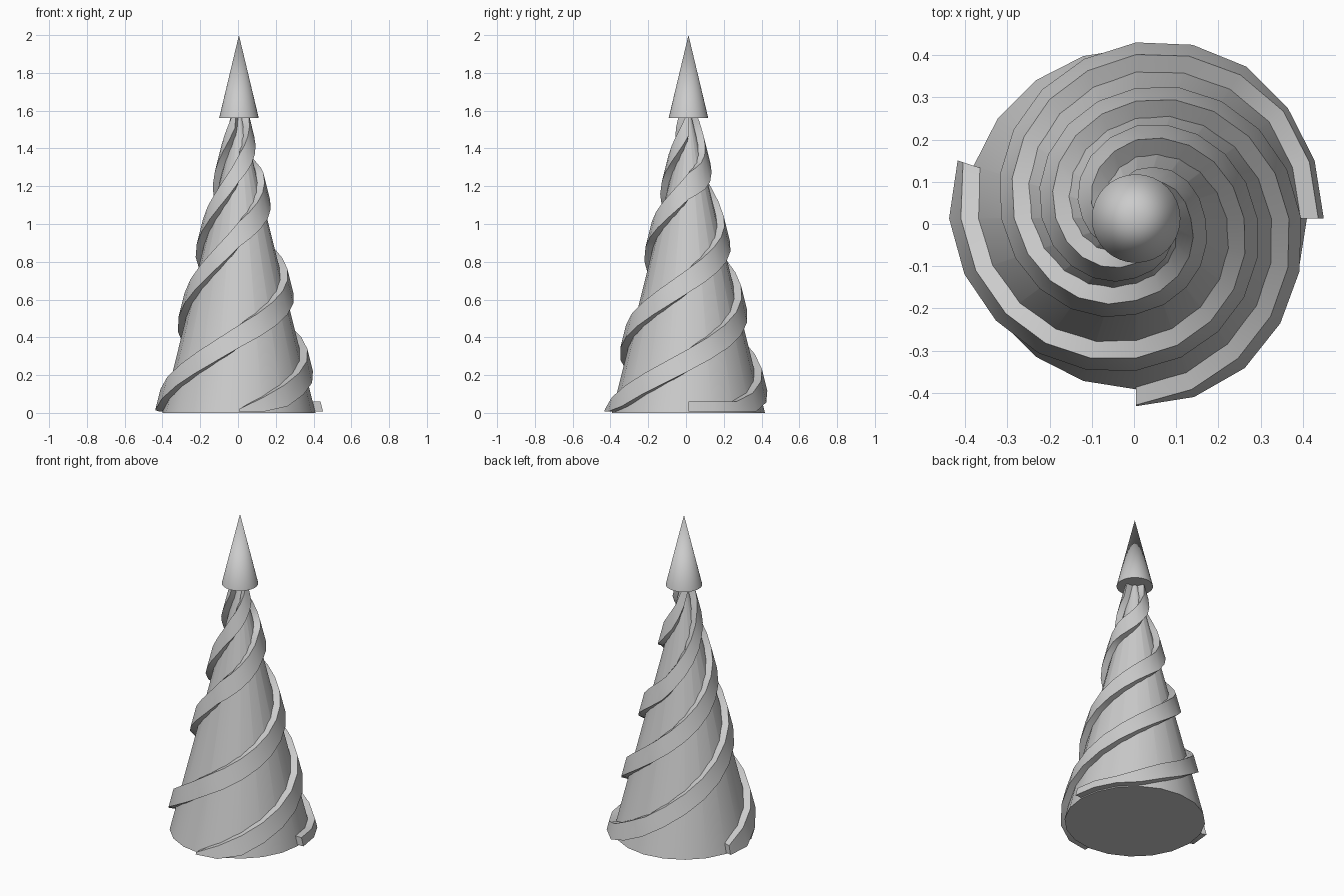
import bpy, bmesh, math

if "Cube" in bpy.data.objects:
    bpy.data.objects.remove(bpy.data.objects["Cube"])

CX, CY = 0.005, 0.013      # shared axis of all parts
STEP = 18                  # degrees per segment
TOP = 1.56                 # top of the cone body


def cone_radius(z):
    return max(0.405 - 0.25 * z, 0.008)


def smooth(ob):
    bpy.ops.object.select_all(action='DESELECT')
    ob.select_set(True)
    bpy.context.view_layer.objects.active = ob
    bpy.ops.object.shade_smooth_by_angle(angle=math.radians(30))


def add_cone(name, sides, r1, r2, z0, z1):
    bpy.ops.mesh.primitive_cone_add(vertices=sides, radius1=r1, radius2=r2, depth=z1 - z0,
                                    location=(CX, CY, (z0 + z1) / 2))
    bpy.context.object.name = name
    smooth(bpy.context.object)


def lift(angle, keys):
    """Uneven climb of a band: linear blend between (angle, rise) keys."""
    for (a0, v0), (a1, v1) in zip(keys, keys[1:]):
        if a0 <= angle <= a1:
            return v0 + (v1 - v0) * (angle - a0) / (a1 - a0)
    return 0.0


def add_ribbon(name, start, zero, low_top, keys):
    """Boxy band that climbs the cone; flattened onto the floor at its start."""
    bm = bmesh.new()
    rings = []
    angle = start
    while True:
        mid = 0.0035 * (angle - zero) + lift(angle, keys)
        half = 0.055 + 0.012 * max(mid, 0)
        lo = min(max(mid - half, 0.008), TOP - 0.01)
        hi = min(max(mid + half, low_top), TOP + 0.03)
        a = math.radians(angle)
        ring = []
        for z, off in ((lo, -0.02), (lo, 0.042), (hi, 0.042), (hi, -0.02)):
            r = max(cone_radius(z) + off, 0.006)
            ring.append(bm.verts.new((CX + r * math.cos(a), CY + r * math.sin(a), z)))
        rings.append(ring)
        if mid >= TOP - 0.02:
            break
        angle += STEP
    for p, q in zip(rings, rings[1:]):
        for i in range(4):
            j = (i + 1) % 4
            bm.faces.new((p[i], p[j], q[j], q[i]))
    bm.faces.new(rings[0])
    bm.faces.new(rings[-1][::-1])
    bmesh.ops.recalc_face_normals(bm, faces=bm.faces)
    me = bpy.data.meshes.new(name)
    bm.to_mesh(me)
    bm.free()
    ob = bpy.data.objects.new(name, me)
    bpy.context.collection.objects.link(ob)
    smooth(ob)


# Tapered body, with the same number of sides as the bands
add_cone("cone_body", 20, cone_radius(0), cone_radius(TOP), 0, TOP + 0.01)

# Pointed cap
add_cone("tip_cap", 32, 0.105, 0, TOP, 2.0)

# Three spiral bands, a third of a turn apart
add_ribbon("spiral_band_1", 0, 40, 0.06,
           ((90, 0), (180, 0.08), (270, 0.14), (360, 0.08), (405, -0.01), (450, -0.04), (540, 0)))
add_ribbon("spiral_band_2", 162, 160, 0.05,
           ((200, 0), (270, 0.02), (360, 0), (450, -0.04), (540, 0.02), (600, 0)))
add_ribbon("spiral_band_3", 270, 280, 0.015,
           ((405, 0), (540, 0.05), (630, 0.07), (720, 0)))
